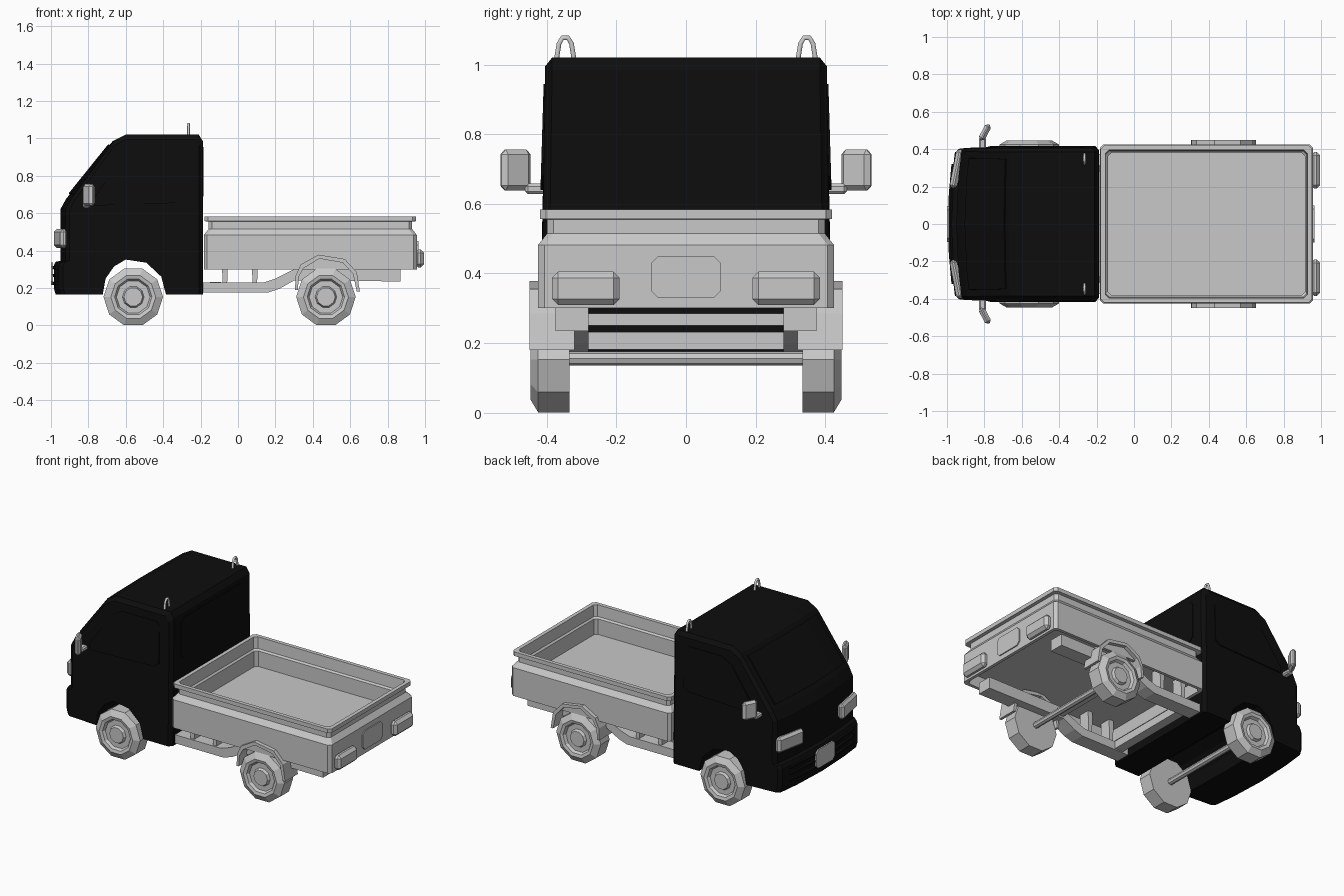
import bpy, bmesh, math
from mathutils import Matrix, Vector

if "Cube" in bpy.data.objects:
    bpy.data.objects.remove(bpy.data.objects["Cube"])


def material(name, value):
    m = bpy.data.materials.new(name)
    m.use_nodes = True
    m.diffuse_color = (value, value, value, 1)
    m.node_tree.nodes["Principled BSDF"].inputs["Base Color"].default_value = (value, value, value, 1)
    return m


black = material("black paint", 0.004)
grey = material("light grey", 0.58)


def finish(name, bm, mat, mirror=False, bevel=0):
    bmesh.ops.recalc_face_normals(bm, faces=bm.faces)
    me = bpy.data.meshes.new(name)
    bm.to_mesh(me)
    bm.free()
    me.materials.append(mat)
    ob = bpy.data.objects.new(name, me)
    bpy.context.collection.objects.link(ob)
    if bevel:
        b = ob.modifiers.new("Bevel", "BEVEL")
        b.width = bevel
        b.segments = 1
    if mirror:
        ob.modifiers.new("Mirror", "MIRROR").use_axis = (False, True, False)
    return ob


def loft(name, rings, mat, **kw):
    """Skin a row of matching closed rings and cap both ends."""
    bm = bmesh.new()
    rows = [[bm.verts.new(p) for p in r] for r in rings]
    n = len(rows[0])
    for a, b in zip(rows, rows[1:]):
        for i in range(n):
            j = (i + 1) % n
            bm.faces.new((a[i], a[j], b[j], b[i]))
    bm.faces.new(rows[0])
    bm.faces.new(rows[-1])
    return finish(name, bm, mat, **kw)


def prism(name, pts, y0, y1, mat, **kw):
    return loft(name, [[(x, y, z) for x, z in pts] for y in (y0, y1)], mat, **kw)


def box(name, centre, size, mat, turn=0, **kw):
    bm = bmesh.new()
    m = (Matrix.Translation(centre) @ Matrix.Rotation(math.radians(turn), 4, "Z")
         @ Matrix.Diagonal((*size, 1)))
    bmesh.ops.create_cube(bm, size=1, matrix=m)
    return finish(name, bm, mat, **kw)


def clamp(v):
    return max(0, min(1, v))


# Cab: side profile lofted across the width, with a bowed front and tapered sides
def half_width(x, z):
    return 0.417 - 0.012 * clamp((z - 0.55) / 0.4) - 0.015 * clamp((-0.88 - x) / 0.1)


def cab_point(x, z, t, edge=False):
    y = t * half_width(x, z)
    if edge:
        if z > 0.95:
            z -= 0.025
        if x < -0.88:
            x += 0.02
        if x > -0.22:
            x -= 0.02
    return (x + 0.03 * t * t * clamp((-0.6 - x) / 0.3), y, z)


cab_profile = [(-0.975, 0.165), (-0.985, 0.2), (-0.985, 0.32), (-0.975, 0.34), (-0.95, 0.345),
               (-0.95, 0.62), (-0.92, 0.675), (-0.67, 0.985), (-0.6, 1.02), (-0.21, 1.02),
               (-0.188, 0.985), (-0.188, 0.165), (-0.385, 0.165), (-0.41, 0.26), (-0.49, 0.335),
               (-0.6, 0.352), (-0.67, 0.315), (-0.72, 0.25), (-0.737, 0.165)]
stations = (-1, -0.95, -0.6, 0, 0.6, 0.95, 1)
loft("cab", [[cab_point(x, z, t, abs(t) == 1) for x, z in cab_profile] for t in stations], black)

# Cab windows
side_window = [(-0.77, 0.64), (-0.77, 0.68), (-0.61, 0.91), (-0.54, 0.945), (-0.3, 0.945),
               (-0.275, 0.92), (-0.275, 0.68), (-0.31, 0.655)]
loft("side_window", [[(x, half_width(x, z) + d, z) for x, z in side_window]
                     for d in (-0.004, 0.004)], black, mirror=True)
screen = [(-0.902, 0.705), (-0.691, 0.967), (-0.685, 0.962), (-0.896, 0.7)]
loft("windscreen", [[cab_point(x - 0.004, z, t) for x, z in screen]
                    for t in (-0.86, -0.6, 0, 0.6, 0.86)], black)


def rounded_plate(name, x, hy, z0, z1, cut, mat, depth=0.009):
    pts = [(hy, z0 + cut), (hy, z1 - cut), (hy - cut, z1), (cut - hy, z1),
           (-hy, z1 - cut), (-hy, z0 + cut), (cut - hy, z0), (hy - cut, z0)]
    loft(name, [[(x + d, y, z) for y, z in pts] for d in (0, depth)], mat)


rounded_plate("rear_window", -0.19, 0.315, 0.69, 0.955, 0.025, black, 0.006)
rounded_plate("front_plate", -0.999, 0.095, 0.215, 0.335, 0.02, grey)
rounded_plate("rear_plate", 0.955, 0.1, 0.33, 0.45, 0.02, grey)

# Bumper slats
for i in range(3):
    z = 0.225 + 0.042 * i
    loft("bumper_slat", [[cab_point(x, z + d, t) for x, d in
                          ((-0.975, -0.012), (-0.995, -0.006), (-0.995, 0.006), (-0.975, 0.012))]
                         for t in (-0.8, -0.4, 0, 0.4, 0.8)], black)

# Lamps and wing mirrors
box("headlight", (-0.948, 0.295, 0.465), (0.04, 0.21, 0.1), grey, turn=-11, mirror=True, bevel=0.015)
box("tail_lamp", (0.97, 0.288, 0.357), (0.05, 0.195, 0.096), grey, mirror=True, bevel=0.018)
box("wing_mirror", (-0.797, 0.49, 0.697), (0.035, 0.095, 0.118), grey, turn=-28, mirror=True, bevel=0.014)
box("mirror_arm", (-0.81, 0.432, 0.643), (0.04, 0.06, 0.03), grey, mirror=True, bevel=0.008)

# Roof hoops
for side in (-1, 1):
    cu = bpy.data.curves.new("roof_hoop", "CURVE")
    cu.dimensions = "3D"
    cu.bevel_depth = 0.008
    cu.bevel_resolution = 1
    sp = cu.splines.new("POLY")
    path = [(-0.026, 1.01), (-0.018, 1.06), (-0.008, 1.077), (0.008, 1.077), (0.018, 1.06), (0.026, 1.01)]
    sp.points.add(len(path) - 1)
    for p, (y, z) in zip(sp.points, path):
        p.co = (-0.265, side * 0.347 + y, z, 1)
    bpy.context.collection.objects.link(bpy.data.objects.new("roof_hoop", cu))


# Cargo bed: chamfered rectangles stacked from the underside, over the lip, to the floor
def bed_ring(inset, z, cut=0.018):
    x0, x1, h = -0.183 + inset, 0.957 - inset, 0.425 - inset
    return [(x0 + cut, -h, z), (x1 - cut, -h, z), (x1, cut - h, z), (x1, h - cut, z),
            (x1 - cut, h, z), (x0 + cut, h, z), (x0, h - cut, z), (x0, cut - h, z)]


bed_steps = [(0.03, 0.37), (0.02, 0.3), (0, 0.3), (0, 0.482), (0.026, 0.515), (0.026, 0.555),
             (0.005, 0.557), (0.005, 0.583), (0.03, 0.583), (0.034, 0.51), (0.044, 0.5), (0.044, 0.4)]
loft("cargo_bed", [bed_ring(*s) for s in bed_steps], grey)

# Chassis
rail = [(-0.2, 0.175), (0.16, 0.175), (0.22, 0.195), (0.3, 0.24), (0.87, 0.235), (0.87, 0.31),
        (0.32, 0.31), (0.2, 0.25), (0.14, 0.23), (-0.2, 0.23)]
prism("chassis_rail", rail, 0.28, 0.375, grey, mirror=True)
for x in (-0.07, 0.09):
    prism("bed_bracket", [(x - 0.012, 0.22), (x + 0.012, 0.22), (x + 0.018, 0.38), (x - 0.018, 0.38)],
          0.29, 0.365, grey, mirror=True)
box("front_crossbar", (-0.12, 0, 0.207), (0.06, 0.58, 0.05), grey)
box("rear_crossbar", (0.33, 0, 0.268), (0.05, 0.58, 0.035), grey)

# Rear wheel arches
arch = [(0.305, 0.19), (0.308, 0.265), (0.335, 0.325), (0.43, 0.378), (0.57, 0.355), (0.635, 0.285),
        (0.652, 0.18), (0.635, 0.18), (0.615, 0.275), (0.56, 0.335), (0.435, 0.357), (0.35, 0.305),
        (0.325, 0.26), (0.32, 0.19)]
prism("rear_wheel_arch", arch, 0.32, 0.45, grey, mirror=True)

# Wheels and axles
wheel_steps = [(0.05, 0.335), (0.159, 0.335), (0.159, 0.425), (0.12, 0.447), (0.1, 0.442),
               (0.09, 0.425), (0.058, 0.425), (0.05, 0.442)]
for end, cx in (("front", -0.56), ("rear", 0.47)):
    rings = [[(cx + r * math.cos(k * math.tau / 10), y, 0.152 + r * math.sin(k * math.tau / 10))
              for k in range(10)] for r, y in wheel_steps]
    loft(end + "_wheel", rings, grey, mirror=True)
    bm = bmesh.new()
    bmesh.ops.create_cone(bm, cap_ends=True, segments=8, radius1=0.02, radius2=0.02, depth=0.7,
                          matrix=Matrix.Translation((cx, 0, 0.155)) @ Matrix.Rotation(math.pi / 2, 4, "X"))
    finish(end + "_axle", bm, grey)
